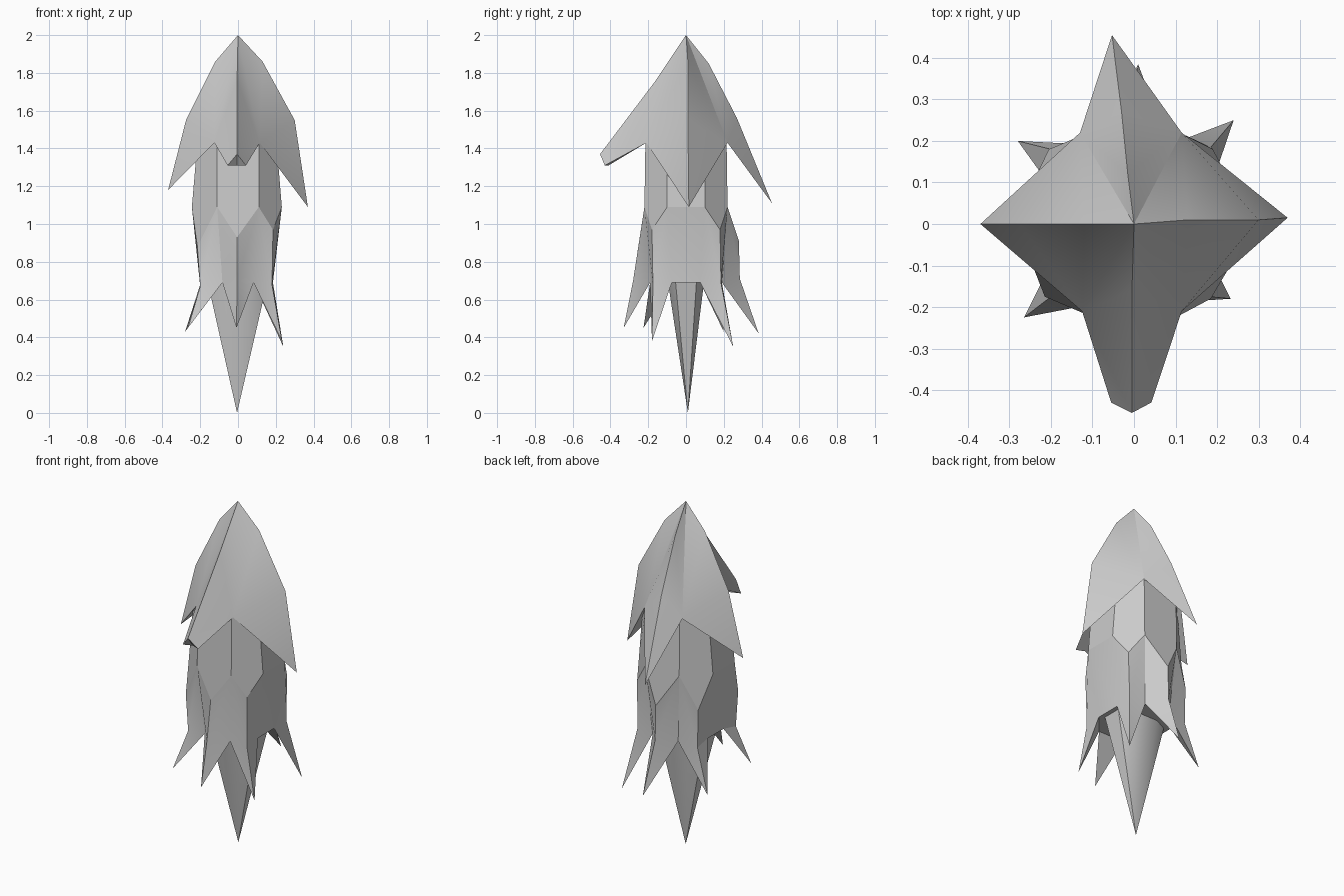
import bpy, bmesh, math

if "Cube" in bpy.data.objects:
    bpy.data.objects.remove(bpy.data.objects["Cube"])


def build(name, faces, angle=25):
    """Make an object from faces given as lists of points, welding shared corners."""
    bm = bmesh.new()
    for f in faces:
        bm.faces.new([bm.verts.new(p) for p in f])
    bmesh.ops.remove_doubles(bm, verts=bm.verts, dist=0.0005)
    bmesh.ops.recalc_face_normals(bm, faces=bm.faces)
    me = bpy.data.meshes.new(name)
    bm.to_mesh(me)
    bm.free()
    ob = bpy.data.objects.new(name, me)
    bpy.context.collection.objects.link(ob)
    bpy.ops.object.select_all(action='DESELECT')
    ob.select_set(True)
    bpy.context.view_layer.objects.active = ob
    bpy.ops.object.shade_smooth_by_angle(angle=math.radians(angle))
    return ob


# Hood: four petals hanging from one apex, meeting at four valley corners
apex = (0, 0, 2)
v_fl, v_fr = (-.125, -.21, 1.43), (.115, -.21, 1.43)
v_bl, v_br = (-.13, .22, 1.43), (.115, .22, 1.43)
petals = [
    (v_fr, v_br, [(.13, .01, 1.86), (.30, .01, 1.55), (.37, .015, 1.09)]),
    (v_br, v_bl, [(-.015, .12, 1.85), (-.03, .27, 1.56), (-.053, .455, 1.11)]),
    (v_bl, v_fl, [(-.12, 0, 1.86), (-.275, 0, 1.55), (-.37, 0, 1.18)]),
]
hood = []
for va, vb, (p1, p2, tip) in petals:
    for v in (va, vb):
        hood += [[apex, p1, v], [p1, p2, v], [p2, tip, v]]
    hood.append([va, tip, vb])
# Front petal ends in a blunt snout
brow, nose = (-.005, -.16, 1.76), (-.005, -.455, 1.37)
chin_l, chin_r = (-.055, -.43, 1.31), (.042, -.43, 1.31)
chin = (-.005, -.41, 1.31)
for v, c in ((v_fl, chin_l), (v_fr, chin_r)):
    hood += [[apex, brow, v], [brow, nose, v], [nose, c, v], [nose, c, chin]]
hood.append([v_fl, chin_l, chin, chin_r, v_fr])
build("hood", hood)


# Body: eight-sided, with corners ordered counter-clockwise from the right
def octagon(a, b, z):
    return [(.95 * a, b, z), (b * 1.1, a, z), (-b * 1.1, a, z), (-a, b, z),
            (-a, -b, z), (-b * 1.1, -a, z), (b * 1.1, -a, z), (.95 * a, -b, z)]


top = octagon(.215, .10, 1.43)
mid = octagon(.22, .10, 1.09)
mid = [(x * 1.11 if abs(x) > .15 else x, y, z) for x, y, z in mid]
low = octagon(.19, .075, .69)
cone = [(.155, .055, .69), (.08, .095, .69), (-.08, .095, .69), (-.16, .055, .69),
        (-.16, -.055, .69), (-.08, -.095, .69), (.08, -.095, .69), (.155, -.055, .69)]

# Ridge start, ridge bend and spike tip for each of the six skirt panels
spikes = {
    0: [(.19, .18, .97), (.185, .185, .69), (.24, .25, .35)],
    1: [(0, .28, .91), (0, .285, .71), (.01, .385, .42)],
    2: [(-.205, .18, .90), (-.20, .18, .68), (-.28, .20, .43)],
    4: [(-.215, -.175, .88), (-.20, -.175, .67), (-.265, -.225, .45)],
    5: [(-.005, -.245, .93), (-.005, -.28, .70), (-.008, -.33, .45)],
    6: [(.185, -.18, .97), (.18, -.175, .68), (.233, -.18, .38)],
}
body, skirt = [top], []
for i in range(8):
    j = (i + 1) % 8
    if i in spikes:
        r, m, t = spikes[i]
        body.append([top[i], top[j], mid[j], r, mid[i]])
        for k in (i, j):
            skirt += [[mid[k], r, m, low[k]], [low[k], m, t]]
        skirt.append([low[i], low[j], t])
    else:
        body.append([top[i], top[j], mid[j], mid[i]])
        skirt.append([mid[i], mid[j], low[j], low[i]])
    skirt.append([low[i], low[j], cone[j], cone[i]])
build("body", body, 35)
build("spiked_skirt", skirt, 20)

# Tail: long tapering point under the skirt
tail_tip = (-.005, .01, 0)
build("tail", [[cone[i], cone[(i + 1) % 8], tail_tip] for i in range(8)], 40)
